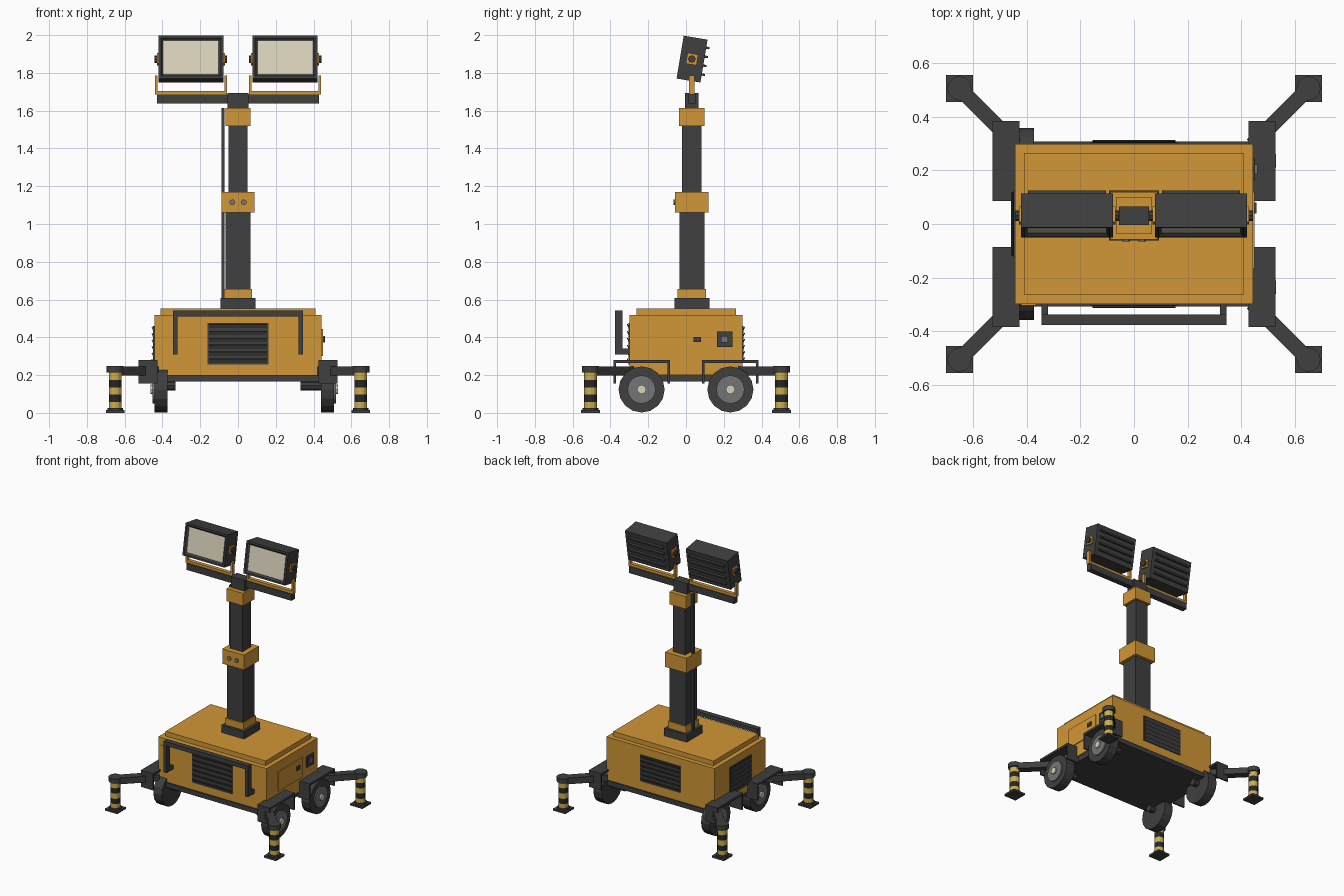
import bpy, bmesh, math
from mathutils import Matrix, Vector

if "Cube" in bpy.data.objects:
    bpy.data.objects.remove(bpy.data.objects["Cube"])


def material(name, rgb):
    m = bpy.data.materials.new(name)
    m.diffuse_color = (*rgb, 1)
    m.use_nodes = True
    m.node_tree.nodes["Principled BSDF"].inputs["Base Color"].default_value = m.diffuse_color
    return m


ORANGE = material("orange paint", (0.64, 0.31, 0.038))
DARK = material("dark grey metal", (0.05, 0.05, 0.05))
BLACK = material("black", (0.02, 0.02, 0.021))
GREY = material("hub grey", (0.17, 0.18, 0.175))
CREAM = material("lamp cream", (0.71, 0.65, 0.50))
YELLOW = material("warning yellow", (0.60, 0.43, 0.08))


def finish(bm, name, mats):
    bmesh.ops.recalc_face_normals(bm, faces=bm.faces)
    me = bpy.data.meshes.new(name)
    bm.to_mesh(me)
    bm.free()
    for m in mats:
        me.materials.append(m)
    ob = bpy.data.objects.new(name, me)
    bpy.context.collection.objects.link(ob)
    return ob


def add_box(bm, c, s, rot=Matrix()):
    mtx = Matrix.Translation(c) @ rot @ Matrix.Diagonal((*s, 1))
    return bmesh.ops.create_cube(bm, size=1, matrix=mtx)["verts"]


def boxes(name, mat, items, mtx=Matrix()):
    """One object from several (centre, size[, rotation]) boxes."""
    bm = bmesh.new()
    for it in items:
        add_box(bm, *it)
    bm.transform(mtx)
    return finish(bm, name, [mat])


def box(name, mat, x0, x1, y0, y1, z0, z1):
    return boxes(name, mat, [(((x0 + x1) / 2, (y0 + y1) / 2, (z0 + z1) / 2),
                              (abs(x1 - x0), abs(y1 - y0), abs(z1 - z0)))])


def cyl(name, mat, c, r, h, axis="Z", n=16, r2=None):
    rot = {"Z": Matrix(), "X": Matrix.Rotation(math.pi / 2, 4, "Y"),
           "Y": Matrix.Rotation(math.pi / 2, 4, "X")}[axis]
    bm = bmesh.new()
    bmesh.ops.create_cone(bm, cap_ends=True, segments=n, radius1=r, radius2=r2 or r, depth=h,
                          matrix=Matrix.Translation(c) @ rot)
    return finish(bm, name, [mat])


# Chassis and canopy
box("chassis", DARK, -0.43, 0.43, -0.307, 0.307, 0.165, 0.2)
box("canopy_body", ORANGE, -0.443, 0.443, -0.298, 0.298, 0.2, 0.517)
box("canopy_lid", ORANGE, -0.41, 0.41, -0.262, 0.265, 0.517, 0.552)


# Louvred vents on front, back and left walls
def vent(name, width, z0, z1, wall, turn, n=6):
    h = z1 - z0
    tilt = Matrix.Rotation(math.radians(25), 4, "X")
    items = [((0, -wall - 0.002, (z0 + z1) / 2), (width, 0.008, h))]
    for i in range(n):
        z = z0 + h * (i + 0.5) / n
        items.append(((0, -wall - 0.007, z), (width * 0.95, 0.005, h / n * 0.8), tilt))
    boxes(name, DARK, items, Matrix.Rotation(math.radians(turn), 4, "Z"))


vent("front_vent", 0.325, 0.255, 0.475, 0.298, 0)
vent("back_vent", 0.325, 0.265, 0.46, 0.298, 180)
vent("left_vent", 0.25, 0.255, 0.46, 0.443, -90)

# Right side door, handle, control panel; small front hatch
box("side_door", ORANGE, 0.44, 0.449, -0.165, 0.12, 0.30, 0.445)
box("door_handle", DARK, 0.445, 0.457, 0.04, 0.08, 0.375, 0.402)
box("control_panel", DARK, 0.44, 0.451, 0.163, 0.245, 0.35, 0.43)
box("control_screen", GREY, 0.449, 0.46, 0.186, 0.222, 0.372, 0.408)
box("front_hatch", ORANGE, -0.42, -0.365, -0.303, -0.296, 0.42, 0.462)

# Front guard rail
guard = [((0, -0.357, 0.526), (0.69, 0.04, 0.03))]
for s in (-1, 1):
    guard += [((s * 0.333, -0.357, 0.415), (0.024, 0.04, 0.21)),
              ((s * 0.333, -0.32, 0.325), (0.024, 0.055, 0.03))]
boxes("guard_rail", DARK, guard)

# Wheels, fenders and outriggers at the four corners
for sx in (-1, 1):
    for sy in (-1, 1):
        tag = ("left" if sx < 0 else "right") + ("_front" if sy < 0 else "_back")
        wx, wy, wz = (-0.408 if sx < 0 else 0.474), sy * 0.235, 0.124
        cyl(tag + "_tyre", DARK, (wx, wy, wz), 0.122, 0.07, "X", 16)
        cyl(tag + "_hub", GREY, (wx + sx * 0.037, wy, wz), 0.075, 0.014, "X", 16)
        cyl(tag + "_hub_cap", CREAM, (wx + sx * 0.045, wy, wz), 0.025, 0.02, "X", 8)
        cyl(tag + "_axle", DARK, (sx * 0.39, wy, wz + 0.02), 0.025, 0.12, "X", 8)
        fx = sx * 0.476
        boxes(tag + "_fender", DARK, [
            ((fx, sy * 0.234, 0.272), (0.1, 0.298, 0.016)),
            ((fx, sy * 0.377, 0.218), (0.1, 0.012, 0.124)),
            ((fx, sy * 0.091, 0.218), (0.1, 0.012, 0.124))])

        # Diagonal arm
        a, b = Vector((sx * 0.44, sy * 0.295, 0.222)), Vector((sx * 0.65, sy * 0.505, 0.222))
        d = b - a
        boxes(tag + "_arm", DARK, [((a + b) / 2, (d.length, 0.056, 0.046),
                                   Matrix.Rotation(math.atan2(d.y, d.x), 4, "Z"))])
        # Striped jack leg
        jx, jy = b.x, b.y
        cyl(tag + "_jack_cap", DARK, (jx, jy, 0.23), 0.045, 0.034, n=12)
        cyl(tag + "_jack_collar", DARK, (jx, jy, 0.018), 0.042, 0.016, n=12)
        box(tag + "_foot_pad", DARK, jx - 0.05, jx + 0.05, jy - 0.05, jy + 0.05, 0, 0.014)
        bm = bmesh.new()
        for i in range(5):
            geo = bmesh.ops.create_cone(
                bm, cap_ends=True, segments=12, radius1=0.034, radius2=0.034, depth=0.039,
                matrix=Matrix.Translation((jx, jy, 0.038 + 0.039 * i)))
            for f in {f for v in geo["verts"] for f in v.link_faces}:
                f.material_index = i % 2
        finish(bm, tag + "_jack_leg", [YELLOW, BLACK])

# Telescopic mast, all centred on MY
MY = 0.031
for name, mat, r, z0, z1 in [
        ("mast_base", DARK, 0.093, 0.55, 0.607),
        ("mast_foot_collar", ORANGE, 0.075, 0.607, 0.657),
        ("mast_lower", DARK, 0.066, 0.657, 1.06),
        ("mast_middle_collar", ORANGE, 0.088, 1.06, 1.17),
        ("mast_upper", DARK, 0.051, 1.17, 1.52),
        ("mast_top_collar", ORANGE, 0.067, 1.52, 1.613)]:
    box(name, mat, -r, r, MY - r, MY + r, z0, z1)
box("mast_head", DARK, -0.056, 0.056, MY - 0.035, MY + 0.035, 1.613, 1.693)
box("mast_cable", DARK, -0.087, -0.071, MY - 0.01, MY + 0.01, 0.607, 1.613)
for s in (-1, 1):
    cyl("collar_bolt", GREY, (s * 0.03, MY - 0.09, 1.115), 0.015, 0.012, "Y", 10)
box("cross_bar", DARK, -0.43, 0.43, MY - 0.02, MY + 0.02, 1.637, 1.686)

# Two floodlights
W, D, H = 0.342, 0.128, 0.23
for s in (-1, 1):
    side = "left" if s < 0 else "right"
    cx = s * 0.249
    boxes(side + "_bracket", ORANGE, [
        ((cx, MY, 1.695), (0.38, 0.028, 0.02)),
        ((cx - 0.184, MY, 1.735), (0.013, 0.028, 0.1)),
        ((cx + 0.184, MY, 1.735), (0.013, 0.028, 0.1))])
    pose = Matrix.Translation((cx, MY + 0.001, 1.873)) @ Matrix.Rotation(math.radians(-9.5), 4, "X")

    # Housing with a recessed lens
    bm = bmesh.new()
    add_box(bm, (0, 0, 0), (W, D, H))
    bm.normal_update()
    front = min(bm.faces, key=lambda f: f.calc_center_median().y)
    bmesh.ops.inset_individual(bm, faces=[front], thickness=0.018)
    bmesh.ops.inset_individual(bm, faces=[front], thickness=0.016, depth=-0.012)
    front.material_index = 1
    bm.transform(pose)
    finish(bm, side + "_lamp_housing", [DARK, CREAM])

    # Cooling fins
    boxes(side + "_lamp_fins", DARK,
          [((0, D / 2 + 0.006, -0.072 + 0.048 * i), (0.29, 0.022, 0.012)) for i in range(4)], pose)

    # Pivots on both ends
    for e in (-1, 1):
        boxes(side + "_pivot_plate", ORANGE, [((e * (W / 2 + 0.004), 0, 0), (0.01, 0.058, 0.058))], pose)
        cyl(side + "_pivot_knob", DARK, (cx + e * (W / 2 + 0.012), MY, 1.873), 0.02, 0.018, "X", 8)
